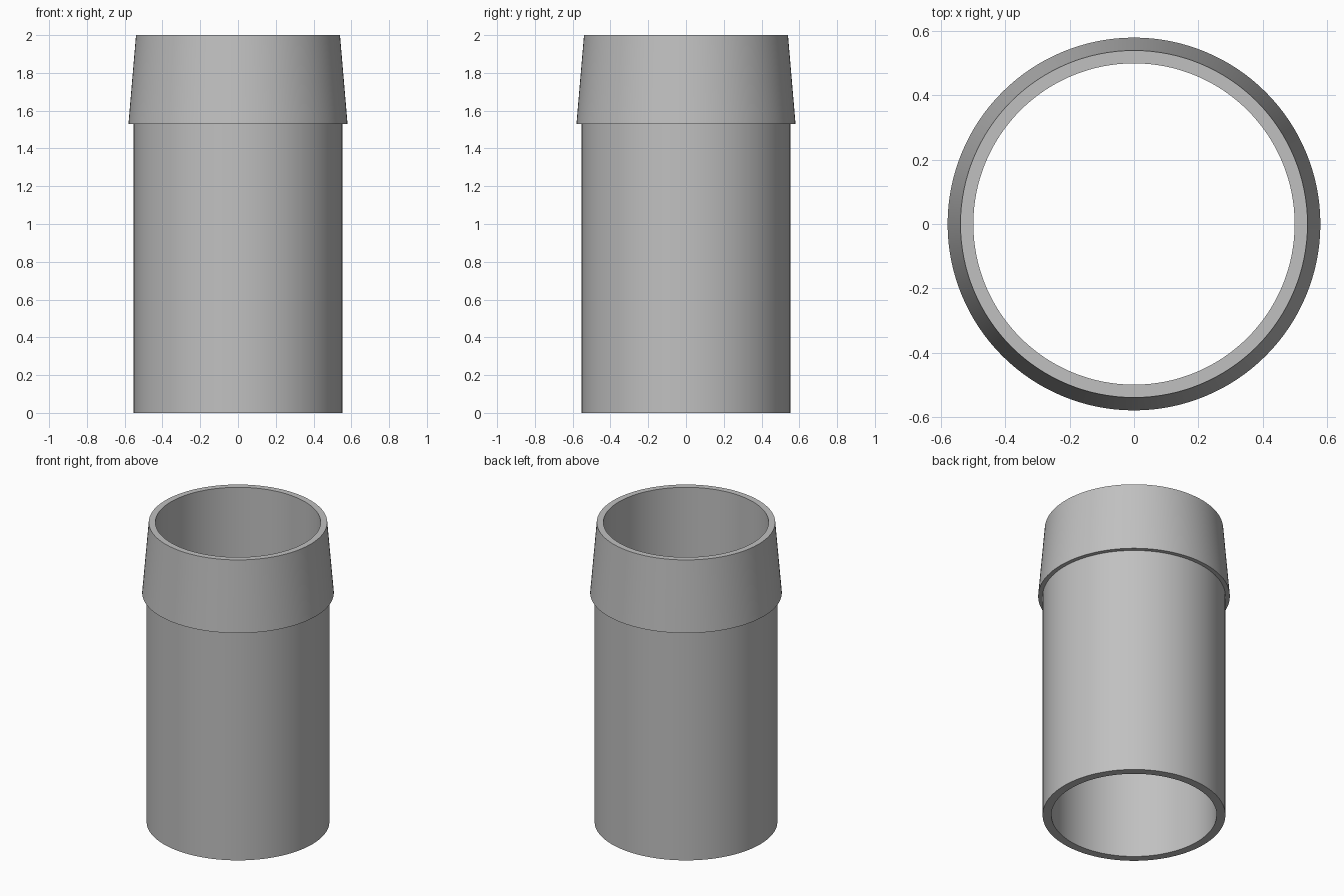
import bpy
import bmesh
import math

cube = bpy.data.objects.get("Cube")
if cube:
    bpy.data.objects.remove(cube, do_unlink=True)

SEGMENTS = 128
BORE = 0.5

grey = bpy.data.materials.new("plain_grey")
grey.use_nodes = True
colour = (0.53, 0.53, 0.53, 1)
grey.diffuse_color = colour
grey.node_tree.nodes["Principled BSDF"].inputs["Base Color"].default_value = colour

# Closed pipe wall with the stepped, tapered collar: (radius, height)
profile = [(BORE, 0), (0.553, 0), (0.553, 1.53), (0.58, 1.53), (0.54, 2), (BORE, 2)]

bm = bmesh.new()
rings = []
for radius, z in profile:
    ring = []
    for i in range(SEGMENTS):
        a = math.tau * i / SEGMENTS
        ring.append(bm.verts.new((radius * math.cos(a), radius * math.sin(a), z)))
    rings.append(ring)

# Bridge each ring to the next, closing the section through the bore
for low, high in zip(rings, rings[1:] + rings[:1]):
    for i in range(SEGMENTS):
        j = (i + 1) % SEGMENTS
        bm.faces.new((low[i], low[j], high[j], high[i]))
bmesh.ops.recalc_face_normals(bm, faces=bm.faces)

mesh = bpy.data.meshes.new("collared_pipe")
bm.to_mesh(mesh)
bm.free()
mesh.materials.append(grey)
pipe = bpy.data.objects.new("collared_pipe", mesh)
bpy.context.collection.objects.link(pipe)

# Smooth round walls, crisp rims; the shallow collar taper stays sharp at its edges
bpy.ops.object.select_all(action="DESELECT")
pipe.select_set(True)
bpy.context.view_layer.objects.active = pipe
bpy.ops.object.shade_smooth_by_angle(angle=math.radians(30))
